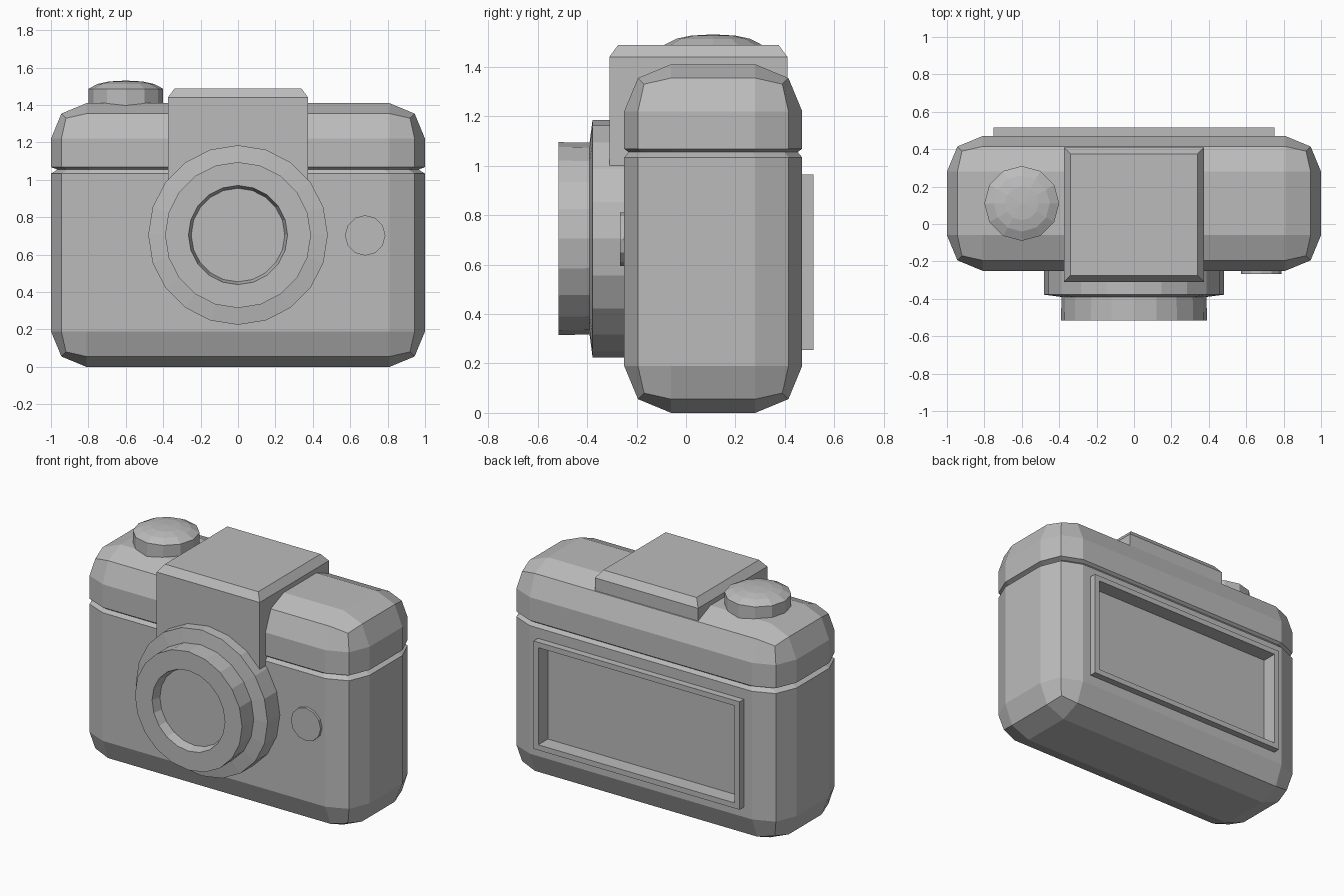
import bpy, bmesh
from math import cos, sin, pi
from mathutils import Matrix, Vector

cube = bpy.data.objects.get("Cube")
if cube:
    bpy.data.objects.remove(cube, do_unlink=True)

grey = bpy.data.materials.new("plain grey")
grey.use_nodes = True
grey.diffuse_color = (0.5, 0.5, 0.5, 1)
grey.node_tree.nodes["Principled BSDF"].inputs["Base Color"].default_value = (0.5, 0.5, 0.5, 1)


def finish(name, bm):
    bmesh.ops.recalc_face_normals(bm, faces=bm.faces)
    mesh = bpy.data.meshes.new(name)
    bm.to_mesh(mesh)
    bm.free()
    mesh.materials.append(grey)
    obj = bpy.data.objects.new(name, mesh)
    bpy.context.collection.objects.link(obj)
    return obj


def box(low, high):
    low, high = Vector(low), Vector(high)
    bm = bmesh.new()
    bmesh.ops.create_cube(bm, size=1)
    bmesh.ops.scale(bm, vec=high - low, verts=bm.verts)
    bmesh.ops.translate(bm, vec=(low + high) / 2, verts=bm.verts)
    return bm


def lathe(name, profile, sides, centre, forward=False):
    """Turn (radius, height) points about z, or about -y when forward."""
    bm = bmesh.new()
    rings = []
    for r, h in profile:
        if r == 0:
            rings.append([bm.verts.new((0, 0, h))] * sides)
        else:
            rings.append([bm.verts.new((r * cos(2 * pi * i / sides),
                                        r * sin(2 * pi * i / sides), h))
                          for i in range(sides)])
    for a, b in zip(rings, rings[1:]):
        for i in range(sides):
            j = (i + 1) % sides
            bm.faces.new(dict.fromkeys((a[i], a[j], b[j], b[i])))
    bm.faces.new(rings[0][::-1])
    if forward:
        bm.transform(Matrix.Rotation(pi / 2, 4, 'X'))
    bmesh.ops.translate(bm, vec=centre, verts=bm.verts)
    return finish(name, bm)


# Body: rounded block with a V groove under the top cover
bm = box((-1, -0.25, 0), (1, 0.47, 1.41))
bmesh.ops.bevel(bm, geom=bm.edges[:], offset=0.19, segments=2,
                profile=0.5, affect='EDGES')
groove = 1.055
for z in (1.033, groove, 1.068):
    bmesh.ops.bisect_plane(bm, geom=bm.verts[:] + bm.edges[:] + bm.faces[:],
                           plane_co=(0, 0, z), plane_no=(0, 0, 1))
for v in bm.verts:
    if abs(v.co.z - groove) < 0.001:
        v.co.x *= 0.965
        v.co.y = 0.11 + (v.co.y - 0.11) * 0.95
body = finish("body", bm)

# Pocket in the back of the body for the screen
cutter = finish("screen_cutter", box((-0.72, 0.405, 0.285), (0.72, 0.6, 0.935)))
cutter.hide_render = True
cut = body.modifiers.new("screen pocket", 'BOOLEAN')
cut.operation = 'DIFFERENCE'
cut.solver = 'EXACT'
cut.object = cutter
bpy.context.view_layer.objects.active = body
bpy.ops.object.modifier_apply(modifier=cut.name)
bpy.data.objects.remove(cutter, do_unlink=True)

# Recessed screen with its raised frame
bm = box((-0.75, 0.39, 0.255), (0.75, 0.515, 0.965))
back = max(bm.faces, key=lambda f: f.calc_center_median().y)
bmesh.ops.inset_region(bm, faces=[back], thickness=0.05)
floor = bmesh.ops.extrude_face_region(bm, geom=[back])
bmesh.ops.delete(bm, geom=[back], context='FACES_ONLY')
bmesh.ops.translate(bm, vec=(0, -0.1, 0),
                    verts=[e for e in floor["geom"] if isinstance(e, bmesh.types.BMVert)])
finish("screen", bm)

# Viewfinder housing with a chamfered top
bm = box((-0.375, -0.31, 1.0), (0.375, 0.41, 1.44))
top = max(bm.faces, key=lambda f: f.calc_center_median().z)
bmesh.ops.inset_region(bm, faces=[top], thickness=0.05)
bmesh.ops.translate(bm, vec=(0, 0, 0.048), verts=top.verts[:])
finish("viewfinder_housing", bm)

# Shutter button with a shallow dome
lathe("shutter_button",
      [(0.2, 1.3), (0.2, 1.487), (0.15, 1.513), (0.09, 1.526), (0, 1.531)],
      12, (-0.6, 0.11, 0))

# Stepped lens barrel with a sunken glass
lathe("lens",
      [(0.48, 0.2), (0.48, 0.378), (0.388, 0.39), (0.39, 0.515),
       (0.265, 0.515), (0.25, 0.455), (0, 0.455)],
      20, (0, 0, 0.705), forward=True)

# Small round lamp on the front
lathe("front_lamp", [(0.108, 0.2), (0.108, 0.267), (0, 0.267)],
      12, (0.68, 0, 0.703), forward=True)
